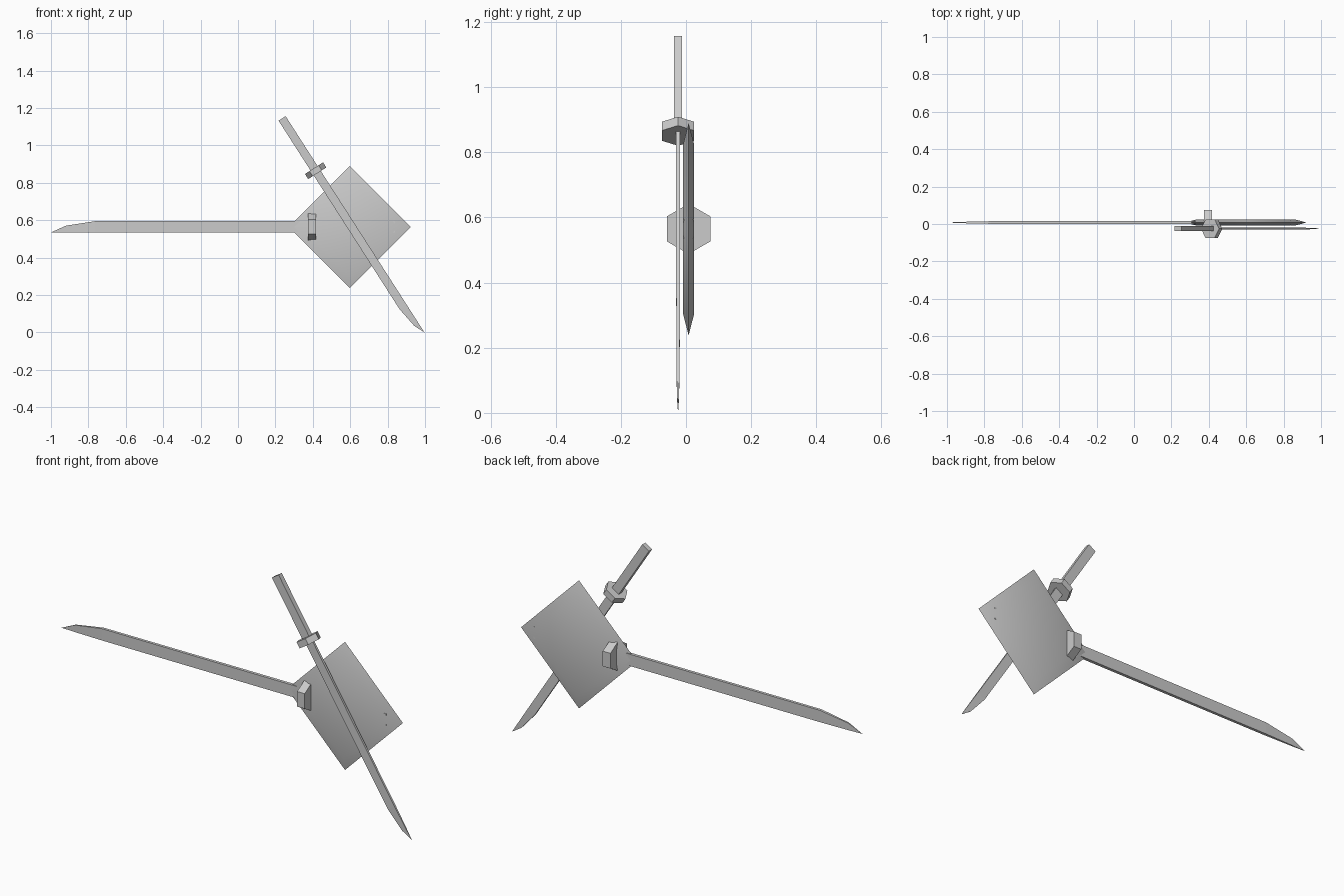
import bpy, bmesh
from math import radians, pi
from mathutils import Matrix

if "Cube" in bpy.data.objects:
    bpy.data.objects.remove(bpy.data.objects["Cube"])

WIDTH = 0.06     # sword width, shared by blade and handle


def finish(bm, name, matrix=Matrix(), smooth=0):
    bmesh.ops.recalc_face_normals(bm, faces=bm.faces)
    mesh = bpy.data.meshes.new(name)
    bm.to_mesh(mesh)
    bm.free()
    mesh.transform(matrix)
    ob = bpy.data.objects.new(name, mesh)
    bpy.context.collection.objects.link(ob)
    if smooth:
        bpy.ops.object.select_all(action='DESELECT')
        ob.select_set(True)
        bpy.context.view_layer.objects.active = ob
        bpy.ops.object.shade_smooth_by_angle(angle=radians(smooth))
    return ob


def box(bm, x0, x1, hy, z0, z1):
    m = Matrix.Translation(((x0 + x1) / 2, 0, (z0 + z1) / 2)) @ Matrix.Diagonal((x1 - x0, 2 * hy, z1 - z0, 1))
    bmesh.ops.create_cube(bm, size=1, matrix=m)


def sword(prefix, matrix):
    # blade: rectangular sections lofted from the guard to a pointed tip
    bm = bmesh.new()
    tip = bm.verts.new((0, 0, 0))
    rings = []
    for x, top, hy in ((0.08, 0.036, 0.0035), (0.235, WIDTH, 0.007), (1.40, WIDTH, 0.008)):
        rings.append([bm.verts.new((x, y, z)) for y, z in ((-hy, 0), (hy, 0), (hy, top), (-hy, top))])
    for i in range(4):
        j = (i + 1) % 4
        bm.faces.new((tip, rings[0][i], rings[0][j]))
        for a, b in zip(rings, rings[1:]):
            bm.faces.new((a[i], b[i], b[j], a[j]))
    bm.faces.new(rings[-1])
    finish(bm, prefix + "_blade", matrix)

    # handle: plain rectangular bar
    bm = bmesh.new()
    box(bm, 1.39, 1.84, 0.0168, 0, WIDTH)
    finish(bm, prefix + "_handle", matrix)

    # guard: hexagonal disc with a corner pointing up
    bm = bmesh.new()
    m = Matrix.Translation((1.395, 0, WIDTH / 2)) @ Matrix.Rotation(pi / 2, 4, 'Y')
    bmesh.ops.create_cone(bm, cap_ends=True, segments=6, radius1=0.077, radius2=0.077, depth=0.043, matrix=m)
    # turn the hexagon so its corners lie on the vertical axis
    if max(v.co.z for v in bm.verts) < WIDTH / 2 + 0.07:
        c = (1.395, 0, WIDTH / 2)
        bmesh.ops.rotate(bm, verts=bm.verts, cent=c, matrix=Matrix.Rotation(pi / 6, 3, 'X'))
    finish(bm, prefix + "_guard", matrix)


# two swords: a long level one and a smaller slanted copy in front
sword("long_sword", Matrix.Translation((-1, 0.008, 0.535)))
sword("short_sword", Matrix.Translation((0.997, -0.0245, 0))
      @ Matrix.Rotation(radians(-122.7), 4, 'Y') @ Matrix.Scale(0.747, 4))

# diamond plate: square slab thinned to a sharp rim
bm = bmesh.new()
loops = []
for y, r in ((-0.017, 0.26), (0, 0.326), (0.017, 0.26)):
    loops.append([bm.verts.new((r * a, y, r * b)) for a, b in ((1, 0), (0, 1), (-1, 0), (0, -1))])
for a, b in zip(loops, loops[1:]):
    for i in range(4):
        j = (i + 1) % 4
        bm.faces.new((a[i], a[j], b[j], b[i]))
bm.faces.new(loops[0])
bm.faces.new(loops[-1])
finish(bm, "diamond_plate", Matrix.Translation((0.597, 0.008, 0.564)), smooth=35)
